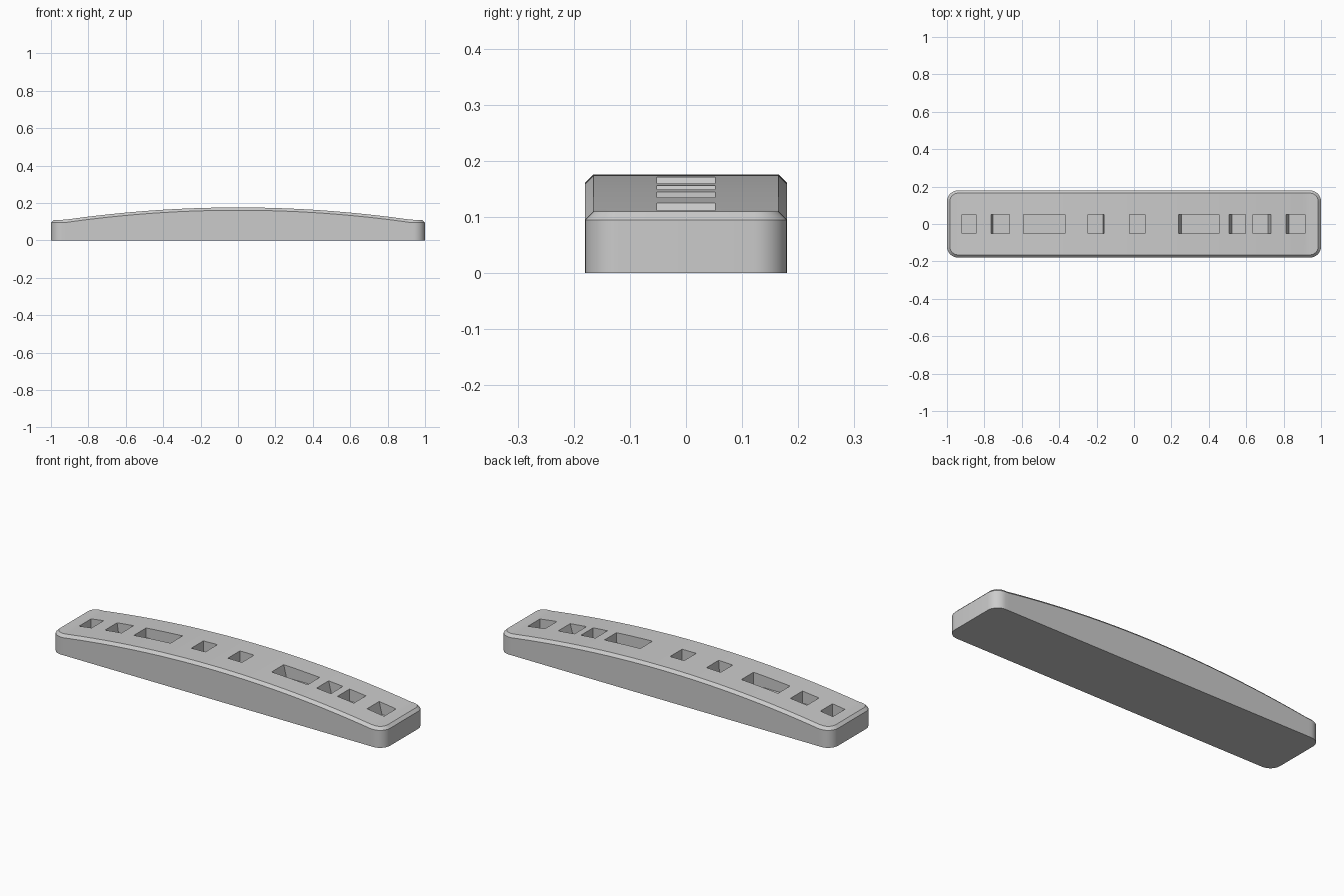
import bpy, bmesh, math

if "Cube" in bpy.data.objects:
    bpy.data.objects.remove(bpy.data.objects["Cube"])

HALF_X, HALF_Y, RADIUS, CHAMFER = 1.0, 0.18, 0.06, 0.015
ARC_STEPS, TOP_STEPS = 8, 96


def crown(x):
    """Height of the arched top, level near both ends."""
    return max(0.11, 0.176 - 0.077 * x * x)


def half_outline(inset):
    """Back half of a rounded rectangle, as (x, half width) from left to right."""
    r, cx, cy = RADIUS - inset, HALF_X - RADIUS, HALF_Y - RADIUS
    arc = [(cx + r * math.sin(a), cy + r * math.cos(a))
           for a in (i / ARC_STEPS * math.pi / 2 for i in range(ARC_STEPS + 1))]
    left = [(-x, y) for x, y in reversed(arc)]
    middle = [(-cx + 2 * cx * i / TOP_STEPS, cy + r) for i in range(1, TOP_STEPS)]
    return left + middle + arc


def ring(bm, inset, height):
    half = half_outline(inset)
    back = [bm.verts.new((x, y, height(x))) for x, y in half]
    front = [bm.verts.new((x, -y, height(x))) for x, y in half]
    return back, front


grey = bpy.data.materials.new("light_grey")
grey.diffuse_color = (0.6, 0.6, 0.6, 1)
grey.use_nodes = True
grey.node_tree.nodes["Principled BSDF"].inputs["Base Color"].default_value = grey.diffuse_color

# Arched bar with rounded corners and a chamfered top edge
bm = bmesh.new()
rings = [ring(bm, 0, lambda x: 0.0),
         ring(bm, 0, lambda x: crown(x) - CHAMFER),
         ring(bm, CHAMFER, crown)]
loops = [back + front[::-1] for back, front in rings]
for low, high in zip(loops, loops[1:]):
    for i in range(len(low)):
        j = (i + 1) % len(low)
        bm.faces.new((low[i], low[j], high[j], high[i]))
for back, front in (rings[0], rings[-1]):
    for i in range(len(back) - 1):
        bm.faces.new((back[i], back[i + 1], front[i + 1], front[i]))
bmesh.ops.recalc_face_normals(bm, faces=bm.faces)
mesh = bpy.data.meshes.new("arched_bar")
bm.to_mesh(mesh)
bm.free()
bar = bpy.data.objects.new("arched_bar", mesh)
bpy.context.collection.objects.link(bar)
mesh.materials.append(grey)

# Pockets: left, right, lean of the left wall, lean of the right wall
POCKETS = [(-0.92, -0.845, 0, 0), (-0.765, -0.665, 0.01, 0), (-0.59, -0.37, 0, 0),
           (-0.245, -0.16, 0, 0.005), (-0.025, 0.06, 0, 0), (0.24, 0.455, 0.015, 0),
           (0.51, 0.595, 0.015, 0), (0.635, 0.735, 0, 0.018), (0.815, 0.915, 0.015, 0)]
POCKET_DEPTH, POCKET_HALF_Y = 0.06, 0.052

bm = bmesh.new()
for x0, x1, lean0, lean1 in POCKETS:
    mid = crown((x0 + x1) / 2)
    lift = 1 + 0.04 / POCKET_DEPTH  # carry the leaning walls above the surface
    floor = mid - POCKET_DEPTH
    section = [(x0 + lean0, floor), (x1 - lean1, floor),
               (x1 - lean1 + lean1 * lift, mid + 0.04),
               (x0 + lean0 - lean0 * lift, mid + 0.04)]
    a = [bm.verts.new((x, -POCKET_HALF_Y, z)) for x, z in section]
    b = [bm.verts.new((x, POCKET_HALF_Y, z)) for x, z in section]
    bm.faces.new(a)
    bm.faces.new(b[::-1])
    for i in range(4):
        j = (i + 1) % 4
        bm.faces.new((a[j], a[i], b[i], b[j]))
bmesh.ops.recalc_face_normals(bm, faces=bm.faces)
cut_mesh = bpy.data.meshes.new("pocket_cutter")
bm.to_mesh(cut_mesh)
bm.free()
cut_mesh.materials.append(grey)
cutter = bpy.data.objects.new("pocket_cutter", cut_mesh)
bpy.context.collection.objects.link(cutter)
cutter.hide_render = True

# Cut the pockets, then smooth only the gentle curves
bpy.context.view_layer.objects.active = bar
bar.select_set(True)
cut = bar.modifiers.new("pockets", 'BOOLEAN')
cut.operation = 'DIFFERENCE'
cut.solver = 'EXACT'
cut.object = cutter
bpy.ops.object.modifier_apply(modifier=cut.name)
bpy.data.objects.remove(cutter)
bpy.ops.object.shade_smooth_by_angle(angle=math.radians(25))
